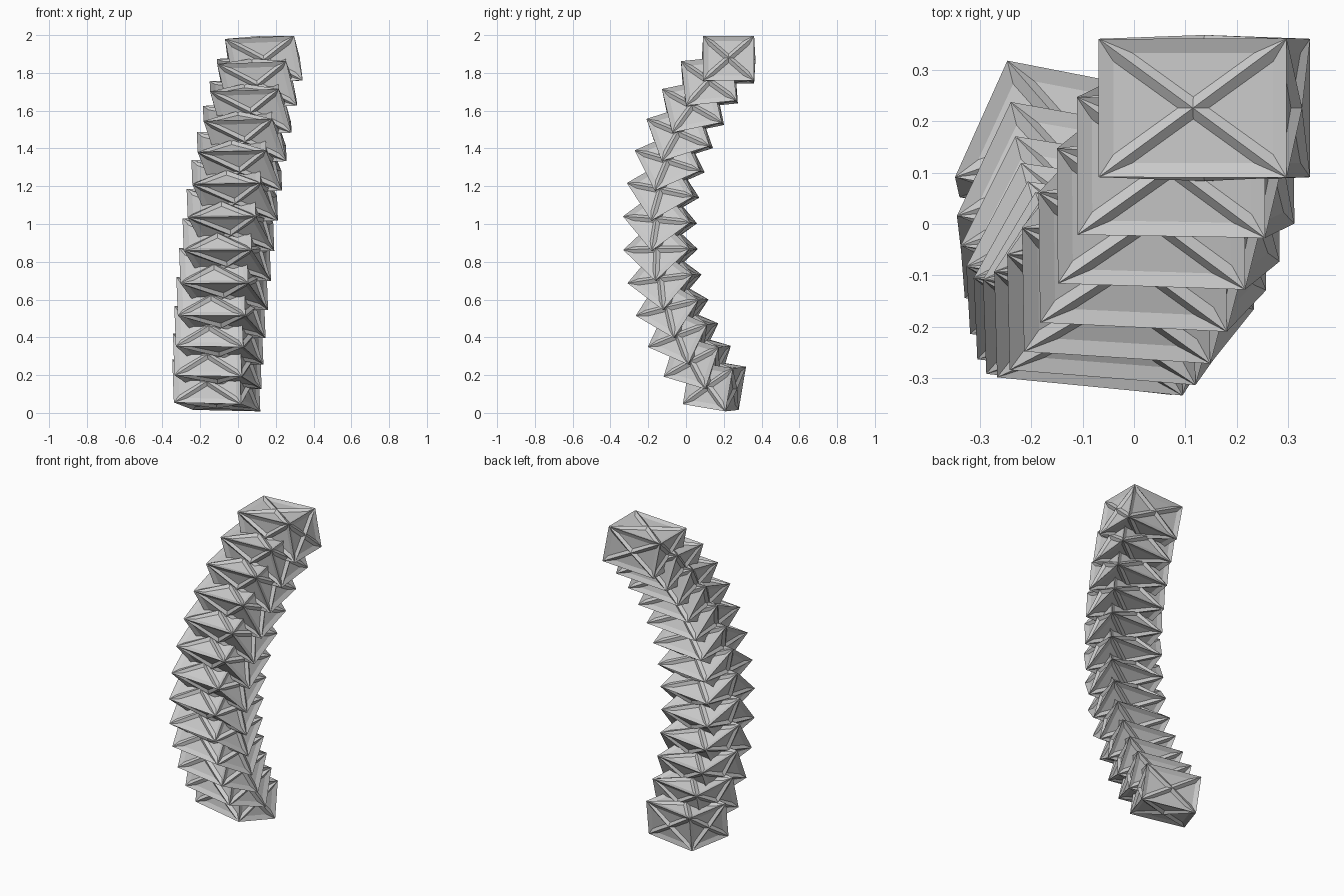
import bpy, bmesh
from math import radians, sin, cos
from mathutils import Vector, Matrix

if "Cube" in bpy.data.objects:
    bpy.data.objects.remove(bpy.data.objects["Cube"])

COUNT = 13
STEP = radians(6.9)      # tilt added by each crate
BAR = 0.035              # thickness of the crate bars
HALF = STEP * (COUNT - 1) / 2


def crate_matrix(i):
    """Slightly sheared frame of crate i, counted from the top of the arc."""
    s, t = i / (COUNT - 1), i * STEP
    u = Vector((0.38, 0, 0.016)).lerp(Vector((0.37, -0.07, -0.01)), s) * 0.91
    v = (Vector((0, 0.285, 0)) * cos(t) + Vector((-0.01, 0.005, 0.24)) * sin(t)) * 0.875
    w = (Vector((-0.05, 0, 0.25)) * cos(t) + Vector((-0.105, -0.242, 0.01)) * sin(t)) * 0.865
    a = HALF - t + radians(2.5)
    c = Vector((0.137 - 0.456 * s + 0.204 * s * s,
                1.166 - 1.305 * cos(a),
                0.965 + 1.305 * sin(a)))
    m = Matrix((u, v, w)).transposed().to_4x4()
    m.translation = c
    return m


# Crates: panelled boxes with edge bars and crossed braces on every side
for i in range(COUNT):
    bm = bmesh.new()
    bmesh.ops.create_cube(bm, size=1)
    bmesh.ops.poke(bm, faces=bm.faces[:])
    bm.transform(crate_matrix(i))
    bmesh.ops.recalc_face_normals(bm, faces=bm.faces[:])
    me = bpy.data.meshes.new("braced_crate")
    bm.to_mesh(me)
    bm.free()
    ob = bpy.data.objects.new("braced_crate_%02d" % (i + 1), me)
    bpy.context.collection.objects.link(ob)
    bars = ob.modifiers.new("bars", 'WIREFRAME')
    bars.thickness = BAR
    bars.use_replace = False
    bars.use_even_offset = True
